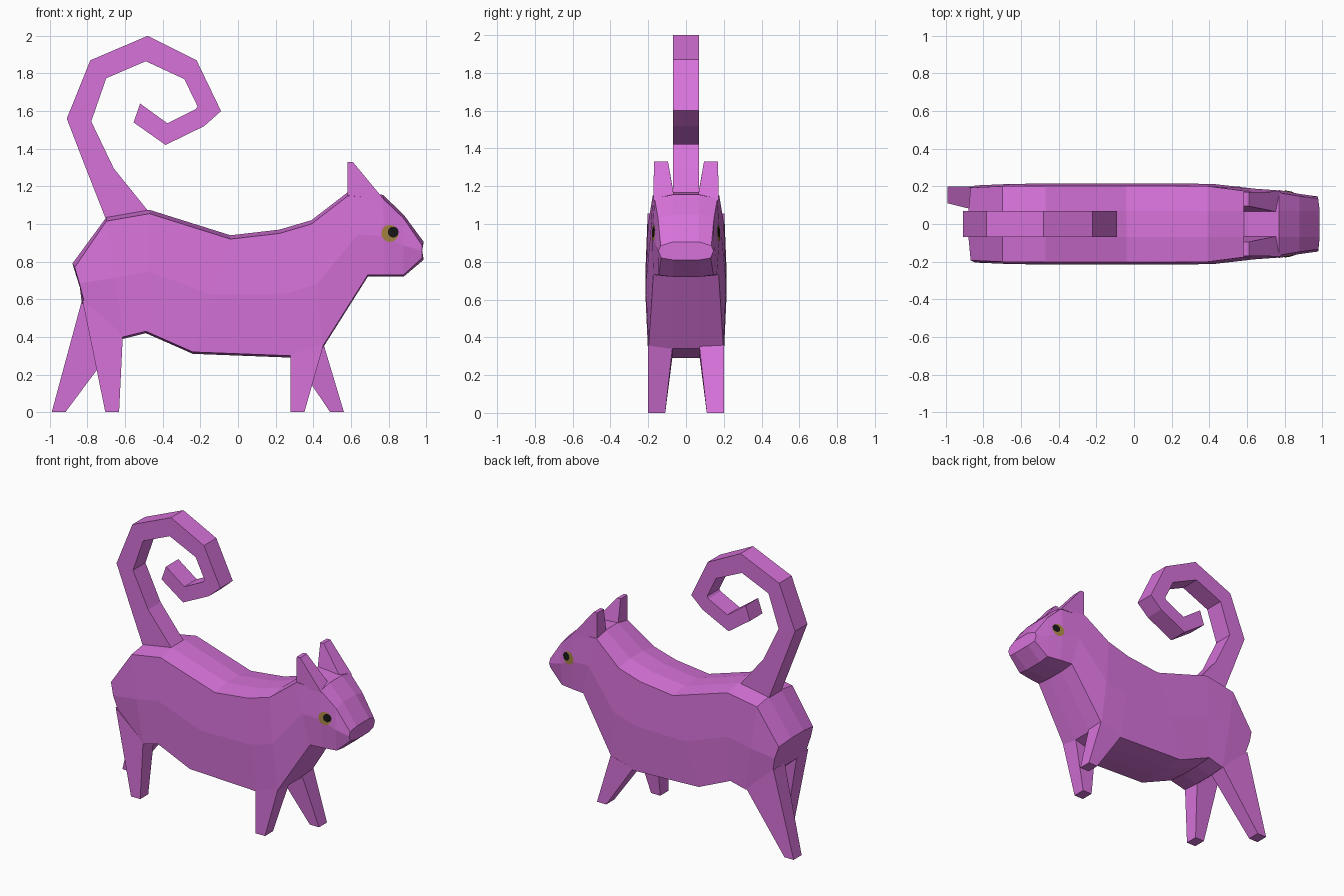
import bpy, bmesh, math
from mathutils import Vector
from mathutils.bvhtree import BVHTree

if "Cube" in bpy.data.objects:
    bpy.data.objects.remove(bpy.data.objects["Cube"])


def material(name, rgb):
    m = bpy.data.materials.new(name)
    m.diffuse_color = (*rgb, 1)
    m.use_nodes = True
    m.node_tree.nodes["Principled BSDF"].inputs["Base Color"].default_value = m.diffuse_color
    return m


PINK = material("orchid pink", (0.68, 0.17, 0.70))
GOLD = material("gold iris", (0.38, 0.23, 0.055))
BLACK = material("black pupil", (0.008, 0.008, 0.008))


def finish(bm, name, mat):
    me = bpy.data.meshes.new(name)
    bm.to_mesh(me)
    me.materials.append(mat)
    ob = bpy.data.objects.new(name, me)
    bpy.context.collection.objects.link(ob)
    return ob


def loft(name, rings, mat=PINK):
    """Skin a row of equal closed rings and cap both ends."""
    bm = bmesh.new()
    rows = [[bm.verts.new(p) for p in r] for r in rings]
    n = len(rows[0])
    for a, b in zip(rows, rows[1:]):
        for i in range(n):
            j = (i + 1) % n
            bm.faces.new((a[i], a[j], b[j], b[i]))
    bm.faces.new(rows[0])
    bm.faces.new(rows[-1])
    bmesh.ops.recalc_face_normals(bm, faces=bm.faces)
    tree = BVHTree.FromBMesh(bm)
    finish(bm, name, mat)
    bm.free()
    return tree


# Body and head: ribs as top x, top z, bottom x, bottom z, half width
ribs = [
    (-0.88, 0.79, -0.83, 0.58, 0.205),
    (-0.70, 1.035, -0.61, 0.39, 0.213),
    (-0.47, 1.075, -0.49, 0.42, 0.215),
    (-0.04, 0.94, -0.24, 0.31, 0.215),
    (0.22, 0.97, 0.28, 0.29, 0.215),
    (0.39, 1.02, 0.45, 0.34, 0.213),
    (0.585, 1.17, 0.69, 0.72, 0.188),
    (0.77, 1.155, 0.78, 0.72, 0.178),
    (0.88, 1.05, 0.88, 0.72, 0.16),
    (0.987, 0.905, 0.987, 0.81, 0.146),
]
rings = []
for k, (tx, tz, bx, bz, w) in enumerate(ribs):
    dx = {0: 0.012, len(ribs) - 1: -0.008}.get(k, 0)
    half = [(tx, 0.07, tz), (tx + dx, w - 0.012, tz - 0.02),
            ((tx + bx) / 2 + dx, w, (tz + bz) / 2),
            (bx + dx, w - 0.015, bz + 0.01), (bx, 0.07, bz)]
    rings.append(half + [(x, -y, z) for x, y, z in reversed(half)])
body = loft("body_and_head", rings)


# Legs: back and front points at the hip, then the foot's x range
def limb(name, side, back, front, top_y, end_y, end_back, end_front):
    def ring(b, f, ys):
        return [(b[0], side * ys[0], b[1]), (f[0], side * ys[0], f[1]),
                (f[0], side * ys[1], f[1]), (b[0], side * ys[1], b[1])]
    loft(name, [ring(back, front, top_y), ring(end_back, end_front, end_y)])


for label, side, fore, hind in (("near", -1, 0.28, -0.705), ("far", 1, 0.49, -0.99)):
    limb(label + "_front_leg", side, (0.28, 0.31), (0.455, 0.36),
         (0.07, 0.2), (0.11, 0.2), (fore, 0), (fore + 0.073, 0))
    limb(label + "_hind_leg", side, (-0.828, 0.60), (-0.612, 0.41),
         (0.07, 0.197), (0.11, 0.2), (hind, 0), (hind + 0.073, 0))
    # Ear
    limb(label + "_ear", side, (0.583, 1.13), (0.78, 1.125),
         (0.06, 0.172), (0.095, 0.17), (0.583, 1.33), (0.61, 1.33))

# Curled tail: outer and inner outline points
outer = [(-0.70, 1.02), (-0.81, 1.30), (-0.91, 1.56), (-0.785, 1.87), (-0.48, 2.0),
         (-0.22, 1.87), (-0.09, 1.60), (-0.18, 1.52), (-0.385, 1.42), (-0.555, 1.54)]
inner = [(-0.47, 1.06), (-0.66, 1.295), (-0.78, 1.545), (-0.70, 1.775), (-0.49, 1.865),
         (-0.285, 1.77), (-0.215, 1.625), (-0.225, 1.61), (-0.375, 1.535), (-0.52, 1.64)]
loft("tail", [[(o[0], -0.07, o[1]), (o[0], 0.07, o[1]),
               (i[0], 0.07, i[1]), (i[0], -0.07, i[1])] for o, i in zip(outer, inner)])


# Eyes: thin discs laid on the side of the head
def disc(name, side, cx, cz, r, lift, mat):
    bm = bmesh.new()

    def on_head(x, z):
        hit = body.ray_cast(Vector((x, side * 2, z)), Vector((0, -side, 0)))[0]
        return bm.verts.new((x, hit.y + side * lift, z))
    hub = on_head(cx, cz)
    rim = [on_head(cx + r * math.cos(a * math.pi / 6), cz + r * math.sin(a * math.pi / 6))
           for a in range(12)]
    for i in range(12):
        f = bm.faces.new((hub, rim[i], rim[(i + 1) % 12]))
        f.normal_update()
        if f.normal.y * side < 0:
            f.normal_flip()
    finish(bm, name, mat)
    bm.free()


for label, side in (("near", -1), ("far", 1)):
    disc(label + "_iris", side, 0.807, 0.95, 0.046, 0.003, GOLD)
    disc(label + "_pupil", side, 0.825, 0.957, 0.029, 0.006, BLACK)
